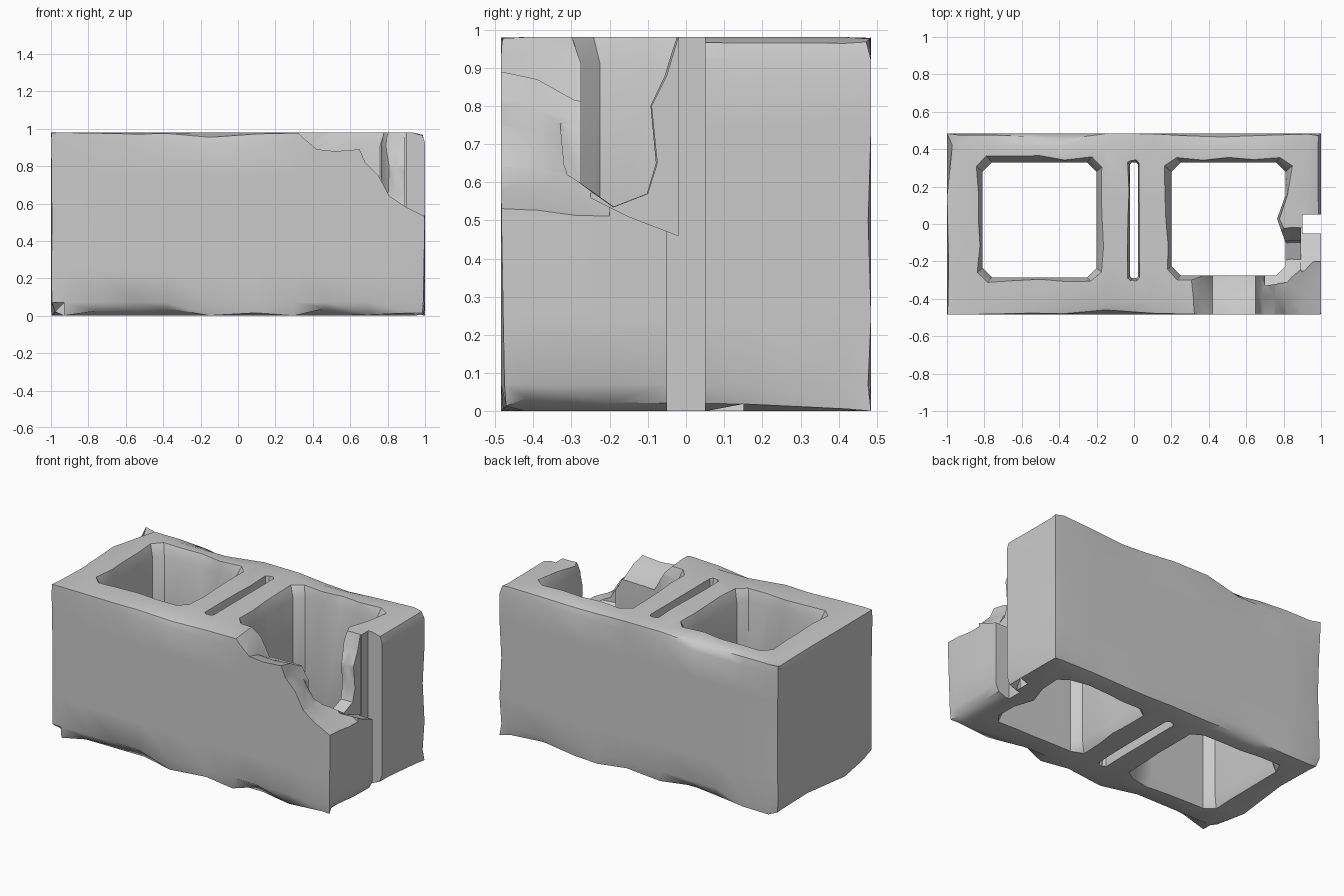
import bpy, bmesh, random
from mathutils import Vector

if "Cube" in bpy.data.objects:
    bpy.data.objects.remove(bpy.data.objects["Cube"])

random.seed(7)
LO, HI = Vector((-1, -0.485, 0)), Vector((1, 0.485, 0.98))


def to_object(bm, name):
    mesh = bpy.data.meshes.new(name)
    bmesh.ops.recalc_face_normals(bm, faces=bm.faces[:])
    bm.to_mesh(mesh)
    bm.free()
    ob = bpy.data.objects.new(name, mesh)
    bpy.context.collection.objects.link(ob)
    return ob


def loft(name, rings):
    """Closed solid skinned through rings with equal point counts."""
    bm = bmesh.new()
    rows = [[bm.verts.new(p) for p in r] for r in rings]
    n = len(rows[0])
    for a, b in zip(rows, rows[1:]):
        for i in range(n):
            j = (i + 1) % n
            bm.faces.new((a[i], a[j], b[j], b[i]))
    bm.faces.new(rows[0])
    bm.faces.new(rows[-1][::-1])
    bmesh.ops.triangulate(bm, faces=bm.faces[:])
    return to_object(bm, name)


def box(name, lo, hi):
    (x0, y0, z0), (x1, y1, z1) = lo, hi
    return loft(name, [[(x0, y0, z), (x1, y0, z), (x1, y1, z), (x0, y1, z)] for z in (z0, z1)])


def cut(target, cutter):
    cutter.hide_render = True
    mod = target.modifiers.new("cut", 'BOOLEAN')
    mod.operation, mod.solver, mod.object = 'DIFFERENCE', 'EXACT', cutter
    bpy.context.view_layer.objects.active = target
    bpy.ops.object.modifier_apply(modifier=mod.name)
    bpy.data.objects.remove(cutter, do_unlink=True)


def make_block():
    """Solid block with loops near its edges, the edge points worn inward."""
    bm = bmesh.new()
    bmesh.ops.create_cube(bm, size=1)
    for v in bm.verts:
        v.co = Vector([LO[i] + (v.co[i] + 0.5) * (HI[i] - LO[i]) for i in range(3)])
    cuts = ((-0.93, -0.75, -0.55, -0.38, -0.15, 0.1, 0.3, 0.47, 0.7, 0.93),
            (-0.42, -0.2, 0.15, 0.42), (0.07, 0.25, 0.5, 0.75, 0.92))
    for axis in range(3):
        n = Vector((0, 0, 0))
        n[axis] = 1
        for c in cuts[axis]:
            bmesh.ops.bisect_plane(bm, geom=bm.verts[:] + bm.edges[:] + bm.faces[:],
                                   plane_co=n * c, plane_no=n)
    for v in bm.verts:
        side = [(v.co[i] > HI[i] - 1e-4) - (v.co[i] < LO[i] + 1e-4) for i in range(3)]
        count = sum(map(abs, side))
        if count < 2:
            continue
        wear = 0.035 * random.random() ** 1.5 * (1 if side[2] else 0.3)
        if side == [-1, -1, -1]:
            wear = 0.07
        elif side[1:] == [-1, -1] and (abs(v.co.x + 0.38) < 0.01 or abs(v.co.x - 0.47) < 0.01):
            wear = 0.04
        for i in range(3):
            v.co[i] -= side[i] * wear
    return to_object(bm, "broken_block")


def hole_outline(x0, x1, y0, y1, c):
    """Chamfered rectangle with three extra points along each side."""
    corners = [(x0, y0), (x1, y0), (x1, y1), (x0, y1)]
    pts = []
    for k in range(4):
        a, b = Vector(corners[k]), Vector(corners[(k + 1) % 4])
        d = (b - a).normalized()
        s, e = a + d * c, b - d * c
        pts += [s.lerp(e, t) for t in (0, 0.25, 0.5, 0.75, 1)]
    return pts


def hole(name, x0, x1, y0, y1, c, flare, bulge=False):
    """Through hole, its rims flared unevenly at top and bottom."""
    base = hole_outline(x0, x1, y0, y1, c)
    if bulge:
        base[7].x -= 0.045
    mid = Vector(((x0 + x1) / 2, (y0 + y1) / 2))
    half = Vector(((x1 - x0) / 2, (y1 - y0) / 2))

    def rim():
        out = []
        for p in base:
            f = flare * random.uniform(0.3, 1.1)
            out.append(Vector((mid[i] + (p[i] - mid[i]) * (1 + f / half[i]) for i in range(2))))
        return out

    low, top = rim(), rim()
    levels = [(low, -0.1), (low, 0), (base, 0.06), (base, 0.91), (top, 0.98), (top, 1.1)]
    return loft(name, [[(p.x, p.y, z) for p in pts] for pts, z in levels])


block = make_block()

# two cores, the central slot and the end groove
cut(block, hole("core_cutter", -0.81, -0.20, -0.285, 0.33, 0.05, 0.035))
cut(block, hole("core_cutter", 0.20, 0.81, -0.275, 0.33, 0.05, 0.035, True))
cut(block, hole("slot_cutter", -0.022, 0.022, -0.29, 0.33, 0.012, 0.013))
cut(block, box("groove_cutter", (0.9, -0.05, -0.1), (1.1, 0.05, 1.1)))

# broken front wall: jagged outline, dipping toward the inside
crack = [(0.30, 1.0), (0.35, 0.95), (0.42, 0.89), (0.52, 0.88), (0.65, 0.89), (0.68, 0.82),
         (0.75, 0.75), (0.81, 0.64), (0.90, 0.58), (1.0, 0.53), (1.1, 0.50)]
rings = []
for y, dip in ((-0.6, 0), (-0.486, 0), (-0.39, 0.02), (-0.29, 0.08), (-0.2, 0.08)):
    pts = []
    for x, z in crack:
        d = (dip + random.uniform(-0.3, 0.3) * dip) * (1 if 0.4 < x < 0.79 else 0.2)
        pts.append((x, y, z - d))
    rings.append(pts + [(1.1, y, 1.2), (0.30, y, 1.2)])
cut(block, loft("front_break_cutter", rings))

# broken end wall: thin part behind the groove, then the lower outer lip
edge = [(-0.32, 0.62), (-0.2, 0.535), (-0.11, 0.57), (-0.085, 0.65), (-0.1, 0.8),
        (-0.06, 0.88), (-0.03, 0.98), (-0.03, 1.2), (-0.32, 1.2)]
cut(block, loft("end_break_cutter",
                [[(x, y + s, z) for y, z in edge] for x, s in ((0.7, -0.01), (0.84, 0.012), (1.1, 0))]))
lip = [(-0.25, 0.56), (-0.15, 0.51), (-0.02, 0.46), (-0.02, 1.2), (-0.25, 1.2)]
cut(block, loft("lip_cutter", [[(x, y, z) for y, z in lip] for x in (0.893, 1.1)]))

# soft shading with crisp breaks
bpy.ops.object.select_all(action='DESELECT')
block.select_set(True)
bpy.context.view_layer.objects.active = block
bpy.ops.object.shade_smooth_by_angle(angle=0.7)
